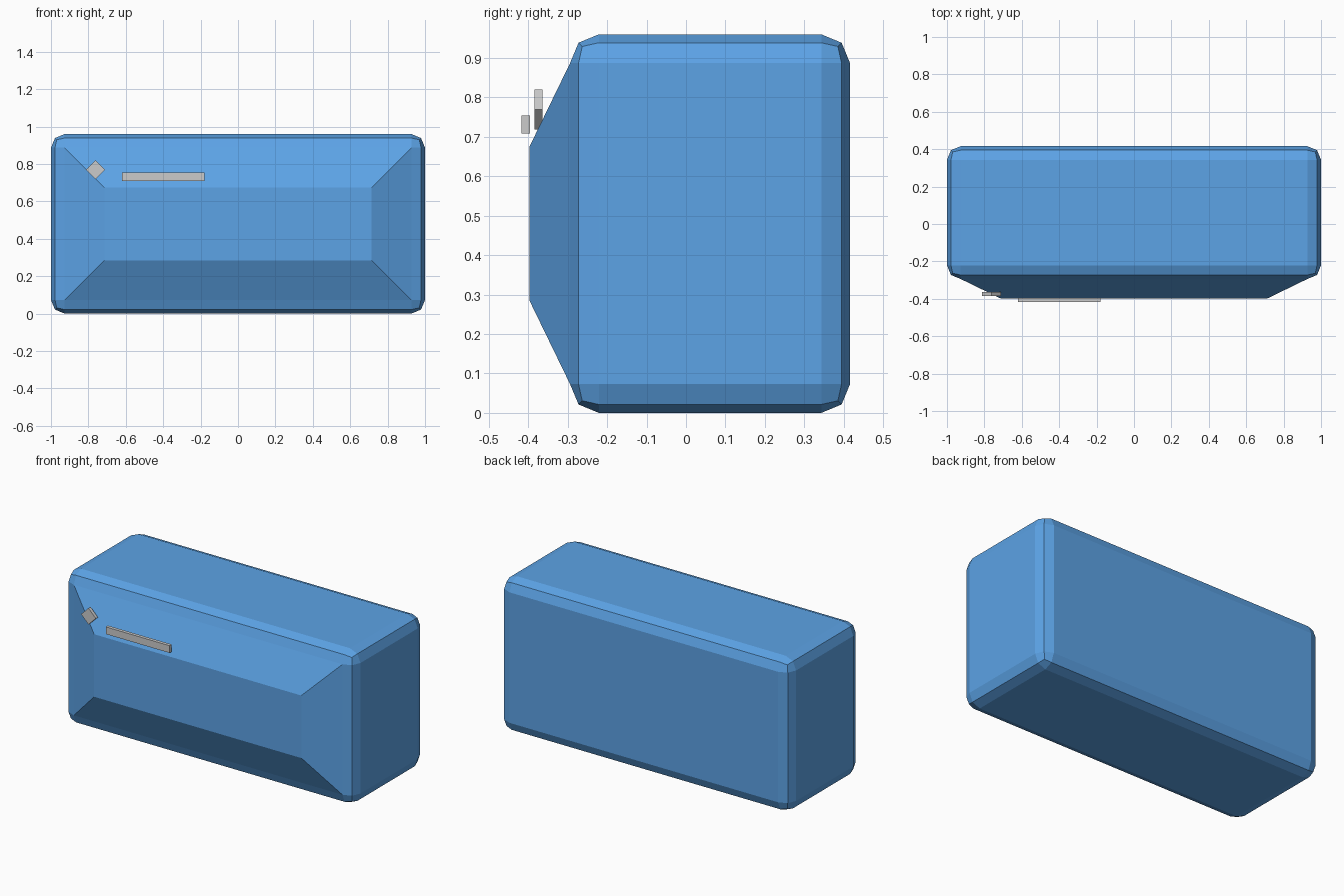
import bpy, bmesh
from math import radians
from mathutils import Matrix, Vector

if "Cube" in bpy.data.objects:
    bpy.data.objects.remove(bpy.data.objects["Cube"])


def make_object(name, bm, material=None):
    bmesh.ops.recalc_face_normals(bm, faces=bm.faces[:])
    mesh = bpy.data.meshes.new(name)
    bm.to_mesh(mesh)
    bm.free()
    obj = bpy.data.objects.new(name, mesh)
    bpy.context.collection.objects.link(obj)
    if material:
        mesh.materials.append(material)
    return obj


def box(lo, hi):
    lo, hi = Vector(lo), Vector(hi)
    bm = bmesh.new()
    bmesh.ops.create_cube(bm, size=1, matrix=Matrix.Translation((lo + hi) / 2)
                          @ Matrix.Diagonal((*(hi - lo), 1)))
    return bm


blue = bpy.data.materials.new("blue_paint")
blue.diffuse_color = (0.107, 0.366, 0.79, 1)
blue.use_nodes = True
blue.node_tree.nodes["Principled BSDF"].inputs["Base Color"].default_value = blue.diffuse_color

# Casing: rounded box whose front face is drawn out into a tapered panel
bm = box((-1, -0.294, 0), (1, 0.416, 0.96))
bmesh.ops.bevel(bm, geom=bm.edges[:], offset=0.073, offset_type='OFFSET',
                segments=2, profile=0.5, affect='EDGES')
front = min(bm.faces, key=lambda f: f.calc_center_median().y)
panel = bmesh.ops.extrude_discrete_faces(bm, faces=[front])["faces"][0]
for v in panel.verts:
    v.co.x *= 0.715 / 0.927
    v.co.y = -0.397
    v.co.z = 0.48 + (v.co.z - 0.48) * 0.195 / 0.407
make_object("casing", bm, blue)

# Thin bar on the front panel
make_object("front_bar", box((-0.62, -0.417, 0.709), (-0.18, -0.396, 0.754)))

# Small diamond plate beside the bar
s = 0.036
plate = make_object("diamond_plate", box((-s, -0.0105, -s), (s, 0.0105, s)))
plate.location = (-0.763, -0.374, 0.769)
plate.rotation_euler.y = radians(45)
